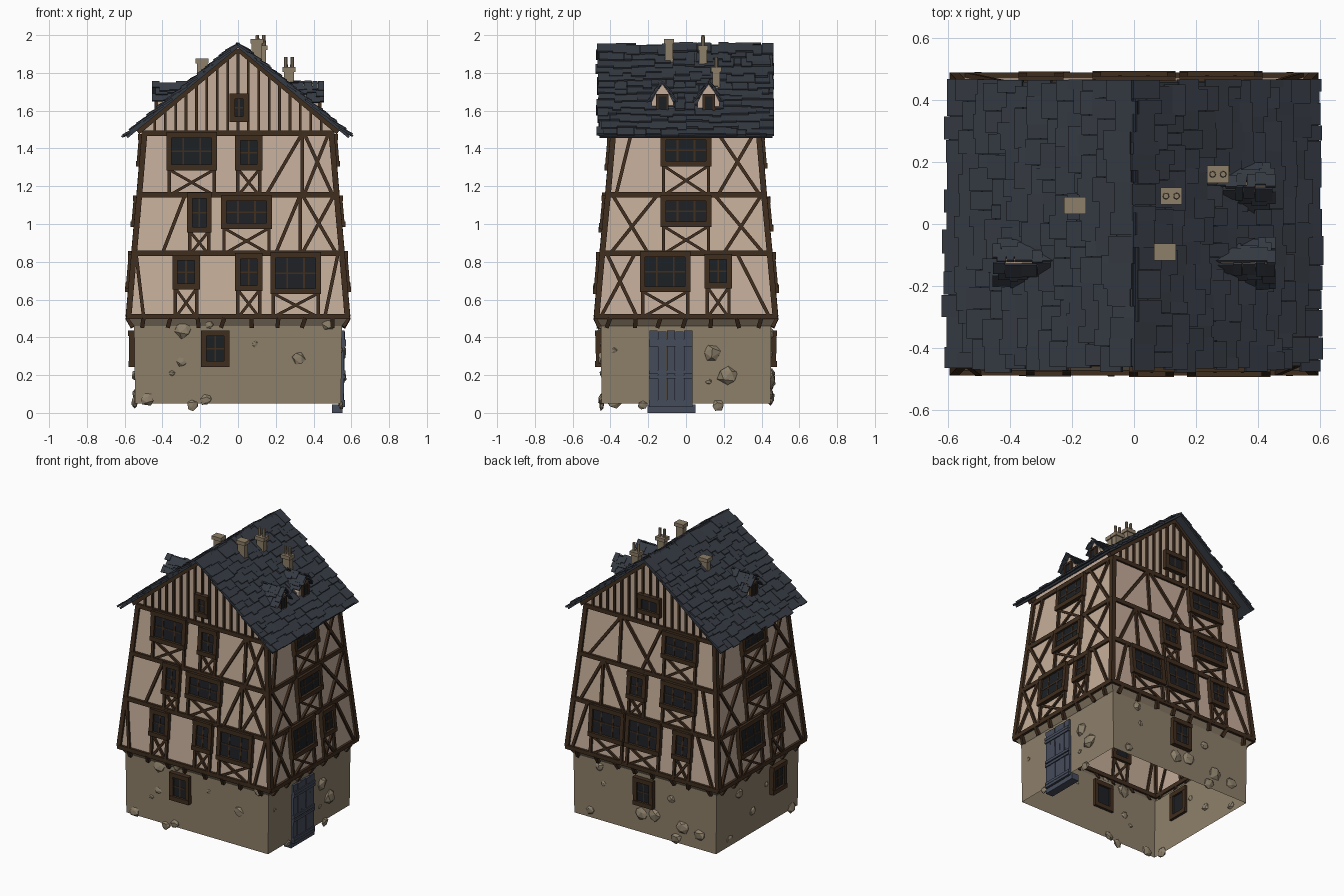
import bpy, bmesh, math, random
from mathutils import Vector as V, Matrix

if "Cube" in bpy.data.objects:
    bpy.data.objects.remove(bpy.data.objects["Cube"])

random.seed(7)
R = random.uniform
COL = dict(plaster=(.56, .42, .32), render=(.27, .215, .145), timber=(.05, .026, .013),
           glass=(.012, .014, .017), slate=(.036, .043, .056), door=(.06, .072, .105),
           stone=(.27, .22, .15), brick=(.27, .21, .14))
MAT = {}
for k, c in COL.items():
    MAT[k] = bpy.data.materials.new(k)
    MAT[k].diffuse_color = (*c, 1)
PARTS = {}


def part(name, mat):
    if name not in PARTS:
        PARTS[name] = (bmesh.new(), mat)
    return PARTS[name][0]


def bar(bm, p, q, w, t, n):
    """Box from p to q, w wide, t thick along normal n."""
    p, q, n = V(p), V(q), V(n)
    a = (q - p).normalized()
    s = a.cross(n).normalized()
    m = Matrix((s * w, q - p, s.cross(a) * t)).transposed().to_4x4()
    m.translation = (p + q) / 2
    bmesh.ops.create_cube(bm, size=1, matrix=m)


# Wall profile: z, half width x, half depth y
PROF = [(.05, .545, .448), (.46, .55, .45), (.5, .58, .474), (.845, .55, .443),
        (1.155, .522, .413), (1.48, .495, .385), (1.53, .495, .385)]


def half(z):
    z = min(max(z, .05), 1.53)
    for a, b in zip(PROF, PROF[1:]):
        if z <= b[0]:
            f = (z - a[0]) / (b[0] - a[0])
            return a[1] + f * (b[1] - a[1]), a[2] + f * (b[2] - a[2])


# Sides: 0 front, 1 right, 2 back, 3 left; u runs left to right seen from outside
def turn(side, v):
    x, y, z = v
    return V([(x, y, z), (-y, x, z), (-x, -y, z), (y, -x, z)][side])


def P(side, u, z, out=0.0):
    return turn(side, (u, -half(z)[(side + 1) % 2] - out, z))


def N(side):
    return turn(side, (0, -1, 0))


def wbar(bm, side, u0, z0, u1, z1, w=.02, t=.026, out=.003):
    bar(bm, P(side, u0, z0, out), P(side, u1, z1, out), w, t, N(side))


# Hollow wall shells
def shell(name, mat, rings):
    bm = part(name, mat)
    vs = [[bm.verts.new((sx * hx, sy * hy, z)) for sx, sy in ((-1, -1), (1, -1), (1, 1), (-1, 1))]
          for z, hx, hy in rings]
    for a, b in zip(vs, vs[1:]):
        for i in range(4):
            bm.faces.new((a[i], a[(i + 1) % 4], b[(i + 1) % 4], b[i]))


shell('ground_floor_wall', 'render', PROF[:3])
shell('upper_walls', 'plaster', PROF[2:])
for sy in (-1, 1):
    bm = part('gable_walls', 'plaster')
    bm.faces.new([bm.verts.new((x * sy * -1, sy * .385, z)) for x, z in
                  ((-.495, 1.48), (.495, 1.48), (.495, 1.53), (0, 1.935), (-.495, 1.53))])

# Timber frame: floor beams, corner posts, gable studs, rafters
tm = part('timber_frame', 'timber')
FLOORS = [(.51, .845), (.845, 1.155), (1.155, 1.48)]
for side in range(4):
    for z in (.51, .845, 1.155, 1.48):
        h = half(z)[side % 2]
        wbar(tm, side, -h - .008, z, h + .008, z, .028, .03, 0)
    n = 8 if side % 2 == 0 else 7
    for i in range(n):
        u = (i / (n - 1) * 2 - 1) * (.5 if n == 8 else .4)
        bar(tm, P(side, u, .505, .005), P(side, u + R(-.02, .02), .455, .006), .022, .025, N(side))
    if side % 2 == 0:
        for s in (-1, 1):
            wbar(tm, side, s * .53, 1.485, 0, 1.925, .025, .03)
        for i in range(-8, 9):
            u = i * .055
            wbar(tm, side, u, 1.48, u, 1.92 - .83 * abs(u), .014, .02)
for z0, z1 in FLOORS:
    for sx in (-1, 1):
        for sy in (-1, 1):
            a, b = half(z0), half(z1)
            bar(tm, (sx * a[0], sy * a[1], z0), (sx * b[0], sy * b[1], z1), .03, .03, (1, 0, 0))


# Windows, with posts and a cross brace below on the upper floors
def window(side, u, w, z0, z1, cols, rows, floor=None):
    f, g = part('window_frames', 'timber'), part('window_panes', 'glass')
    a, b = u - w / 2, u + w / 2
    e = .014
    wbar(g, side, u, z0 + .01, u, z1 - .01, w - .02, .02, .006)
    for x in (a + e, b - e):
        wbar(f, side, x, z0, x, z1, .028, .045, .006)
    for z in (z0 + e, z1 - e):
        wbar(f, side, a, z, b, z, .03, .05, .007)
    for i in range(1, cols):
        x = a + w * i / cols
        wbar(f, side, x, z0, x, z1, .009, .01, .014)
    for i in range(1, rows):
        z = z0 + (z1 - z0) * i / rows
        wbar(f, side, a, z, b, z, .009, .01, .014)
    if floor is not None:
        zb, zt = FLOORS[floor]
        for x in (a + .015, b - .015):
            wbar(tm, side, x, zb, x, zt, .018)
        wbar(tm, side, a + .02, zb, b - .02, z0, .015, .02)
        wbar(tm, side, b - .02, zb, a + .02, z0, .015, .02)


WIDE, SLIM = .268, .145
for side, u, w, z0, z1, fl in [
        (0, -.245, WIDE, 1.285, 1.485, 2), (0, .057, SLIM, 1.285, 1.47, 2),
        (0, -.205, .13, .955, 1.165, 1), (0, .045, WIDE, .975, 1.15, 1),
        (0, -.275, SLIM, .655, .835, 0), (0, .057, SLIM, .645, .845, 0), (0, .305, WIDE, .63, .85, 0),
        (2, .24, WIDE, 1.295, 1.475, 2), (2, -.07, SLIM, .96, 1.14, 1), (2, .25, WIDE, .965, 1.145, 1),
        (2, -.28, WIDE, .635, .85, 0), (2, 0, WIDE, .635, .85, 0), (2, .3, SLIM, .65, .84, 0)]:
    window(side, u, w, z0, z1, 3 if w == WIDE else 2, 2, fl)
for side in (1, 3):
    window(side, 0, WIDE, 1.305, 1.475, 3, 2, 2)
    window(side, 0, WIDE, .985, 1.15, 3, 2, 1)
    window(side, -.11, WIDE, .64, .855, 3, 2, 0)
    window(side, .17, SLIM, .66, .84, 2, 2, 0)
for side, u in ((0, -.12), (2, 0), (3, .21)):
    window(side, u, .15, .245, .435, 2, 2)
window(0, .005, .1, 1.54, 1.69, 2, 2)
window(2, 0, .17, 1.55, 1.68, 2, 1)

# Diagonal braces: side, floor, u at bottom, u at top (equal = post)
BR = [(0, 2, .15, .34), (0, 2, .34, .34), (0, 2, .5, .35), (0, 2, .35, .48), (0, 1, .2, .33), (0, 1, .33, .33),
      (0, 1, .52, .34), (0, 1, .34, .51), (0, 1, -.4, -.28), (0, 0, -.5, -.54), (0, 0, .46, .53),
      (2, 2, -.46, -.22), (2, 2, -.22, -.22), (2, 2, .06, -.2), (2, 2, -.05, .09), (2, 1, -.5, -.34),
      (2, 1, -.34, -.34), (2, 1, -.16, -.33), (2, 1, .5, .42), (2, 0, .54, .4), (2, 0, -.54, -.44)]
for s in (1, 3):
    BR += [(s, 2, -.37, -.29), (s, 2, .39, .17), (s, 2, .17, .36), (s, 1, -.4, -.15), (s, 1, -.2, -.39),
           (s, 1, .41, .15), (s, 1, .2, .4), (s, 0, -.45, -.27), (s, 0, .44, .27), (s, 0, -.26, -.42)]
for s, f, a, b in BR:
    wbar(tm, s, a, FLOORS[f][0], b, FLOORS[f][1], .018, .024)

# Plank door with straps and a step, on the right
d = part('door', 'door')
for i in range(5):
    u = -.172 + i * .046
    wbar(d, 1, u, .03, u, .435 - .004 * (i % 2), .043, .02 + .004 * (i % 2), .004)
for z in (.04, .06, .19, .215, .36, .38):
    wbar(d, 1, -.195, z, .035, z, .018, .02, .012)
bar(part('door_step', 'door'), (.525, -.205, .022), (.525, .05, .022), .055, .044, (0, 0, 1))

# Loose stones set in the ground floor wall: side, u, z, radius
for side, u, z, r in [
        (0, -.29, .44, .045), (0, -.3, .27, .025), (0, -.35, .21, .016), (0, -.48, .07, .035), (0, -.24, .04, .03),
        (0, -.17, .07, .03), (0, .09, .365, .015), (0, .32, .29, .035), (0, .48, .47, .035), (0, -.15, .47, .022),
        (1, .14, .32, .045), (1, .22, .195, .05), (1, .12, .165, .016), (1, -.38, .33, .016), (1, .17, .04, .03),
        (1, -.23, .04, .025), (2, -.35, .42, .03), (2, -.32, .31, .02), (2, -.03, .18, .045), (2, .07, .2, .045),
        (2, .2, .34, .03), (2, .29, .17, .045), (2, .24, .08, .04), (2, .42, .15, .04), (2, -.42, .1, .03),
        (3, -.3, .1, .03), (3, -.2, .38, .035), (3, -.05, .2, .03), (3, .1, .33, .02), (3, .38, .06, .035)]:
    bm = part('wall_stones', 'stone')
    m = Matrix.Translation(P(side, u, z)) @ Matrix.Rotation(side * math.pi / 2, 4, 'Z') @ \
        Matrix.Rotation(R(-.6, .6), 4, 'Y') @ Matrix.Diagonal((r * 1.1, r * .5, r, 1))
    for v in bmesh.ops.create_icosphere(bm, subdivisions=1, radius=1, matrix=m)['verts']:
        v.co += V((R(-1, 1), R(-1, 1), R(-1, 1))) * r * .13


# Overlapping slates laid in uneven rows
def tiles(bm, o, along, down, width, length, step, wr, th):
    o, along, down = V(o), V(along).normalized(), V(down).normalized()
    n = along.cross(down)
    n = n if n.z > 0 else -n
    for r in range(int(length / step)):
        x = R(-.02, .01)
        while x < width - wr[0] * .4:
            w = min(R(*wr), width + .01 - x)
            top, ln = r * step + R(-.3, .25) * step, step * R(1.25, 1.8)
            p = o + along * (x + w / 2) + down * top + n * th * .4
            end = min(top + ln, length + R(-.01, .012))
            q = o + along * (x + w / 2) + down * end + n * th * R(1.1, 2)
            bar(bm, p, q, w * R(.94, 1.06), th, n)
            x += w


# Main roof
RISE, RUN = .49, .597
SL = math.hypot(RISE, RUN)
for s in (-1, 1):
    dn = V((s * RUN, 0, -RISE))
    c = V((0, 0, 1.943))
    bar(part('roof_boards', 'slate'), c, c + dn * .985, .915, .014, (s * RISE, 0, RUN))
    tiles(part('roof_slates', 'slate'), (0, -.46, 1.945), (0, 1, 0), dn, .915, SL, .057, (.035, .1), .011)

# Dormers
for s, y in ((1, -.125), (1, .12), (-1, -.125)):
    bm = part('dormer_walls', 'plaster')
    prof = [(-.058, 1.57), (.058, 1.57), (.058, 1.645), (.03, 1.7), (0, 1.74), (-.03, 1.7), (-.058, 1.645)]
    f = bm.faces.new([bm.verts.new((s * .425, y + u, z)) for u, z in prof])
    g = bmesh.ops.extrude_face_region(bm, geom=[f])['geom']
    for v in g:
        if isinstance(v, bmesh.types.BMVert):
            v.co.x = s * .26
    fx, nx = s * .43, (s, 0, 0)
    bar(part('dormer_panes', 'glass'), (fx, y, 1.6), (fx, y, 1.675), .05, .012, nx)
    fr = part('dormer_frames', 'timber')
    for k in (-1, 1):
        bar(fr, (fx, y + k * .027, 1.595), (fx, y + k * .027, 1.685), .013, .022, nx)
        bar(fr, (fx, y - .033, 1.64 + k * .042), (fx, y + .033, 1.64 + k * .042), .013, .024, nx)
        tiles(part('dormer_slates', 'slate'), (s * .275, y, 1.747), (s, 0, 0), (0, k * .075, -.115),
              .17, .135, .034, (.025, .06), .008)

# Chimneys: x, y, top, pots
for x, y, top, pots in ((-.19, .06, 1.875, 0), (.12, .09, 1.945, 2), (.27, .16, 1.83, 2), (.1, -.09, 1.98, 0)):
    bm = part('chimneys', 'brick')
    bar(bm, (x, y, 1.91 - .82 * abs(x)), (x, y, top), .04, .055, (1, 0, 0))
    bar(bm, (x, y, top - .025), (x, y, top), .055, .07, (1, 0, 0))
    for k in range(pots):
        px = x - .017 + .034 * k
        bmesh.ops.create_cone(bm, cap_ends=True, segments=8, radius1=.011, radius2=.009, depth=.06,
                              matrix=Matrix.Translation((px, y, top + .025)))

for name, (bm, mat) in PARTS.items():
    bmesh.ops.recalc_face_normals(bm, faces=bm.faces)
    me = bpy.data.meshes.new(name)
    bm.to_mesh(me)
    bm.free()
    me.materials.append(MAT[mat])
    bpy.context.collection.objects.link(bpy.data.objects.new(name, me))

for m in bpy.data.materials:
    if m.users and not m.is_grease_pencil:
        m.use_nodes = True
        m.node_tree.nodes["Principled BSDF"].inputs["Base Color"].default_value = m.diffuse_color
